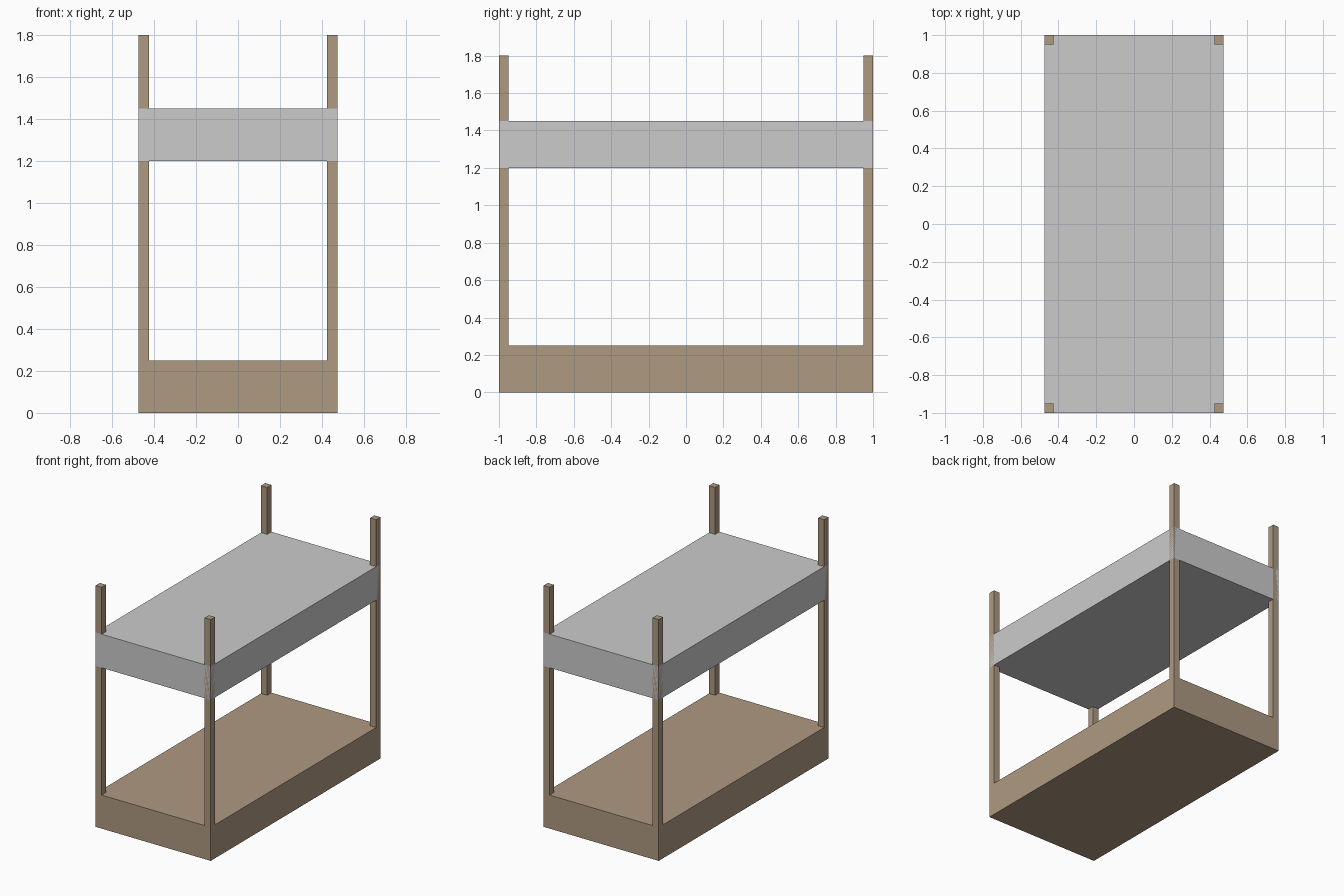
import bpy

if "Cube" in bpy.data.objects:
    bpy.data.objects.remove(bpy.data.objects["Cube"])

W, L = 0.95, 2.0      # overall width and length
POST = 0.05           # post thickness
DECK = 0.25           # height of each bunk

wood = bpy.data.materials.new("wood")
wood.diffuse_color = (0.42, 0.32, 0.22, 1)
wood.use_nodes = True
wood.node_tree.nodes["Principled BSDF"].inputs["Base Color"].default_value = wood.diffuse_color


def box(name, x, y, z0, size, material=None):
    """Box centred on x, y and standing on z0."""
    bpy.ops.mesh.primitive_cube_add(size=1, location=(x, y, z0 + size[2] / 2))
    ob = bpy.context.object
    ob.name = name
    ob.scale = size
    bpy.ops.object.transform_apply(location=False, rotation=False, scale=True)
    if material:
        ob.data.materials.append(material)
    return ob


# Lower and upper bunks
box("lower_bunk", 0, 0, 0, (W, L, DECK), wood)
box("upper_bunk", 0, 0, 1.2, (W, L, DECK))

# Full-height corner posts, flush with the bunk sides
for side, sx in (("left", -1), ("right", 1)):
    for end, sy in (("front", -1), ("back", 1)):
        box(f"{end}_{side}_post", sx * (W - POST) / 2, sy * (L - POST) / 2,
            0, (POST, POST, 1.8), wood)
